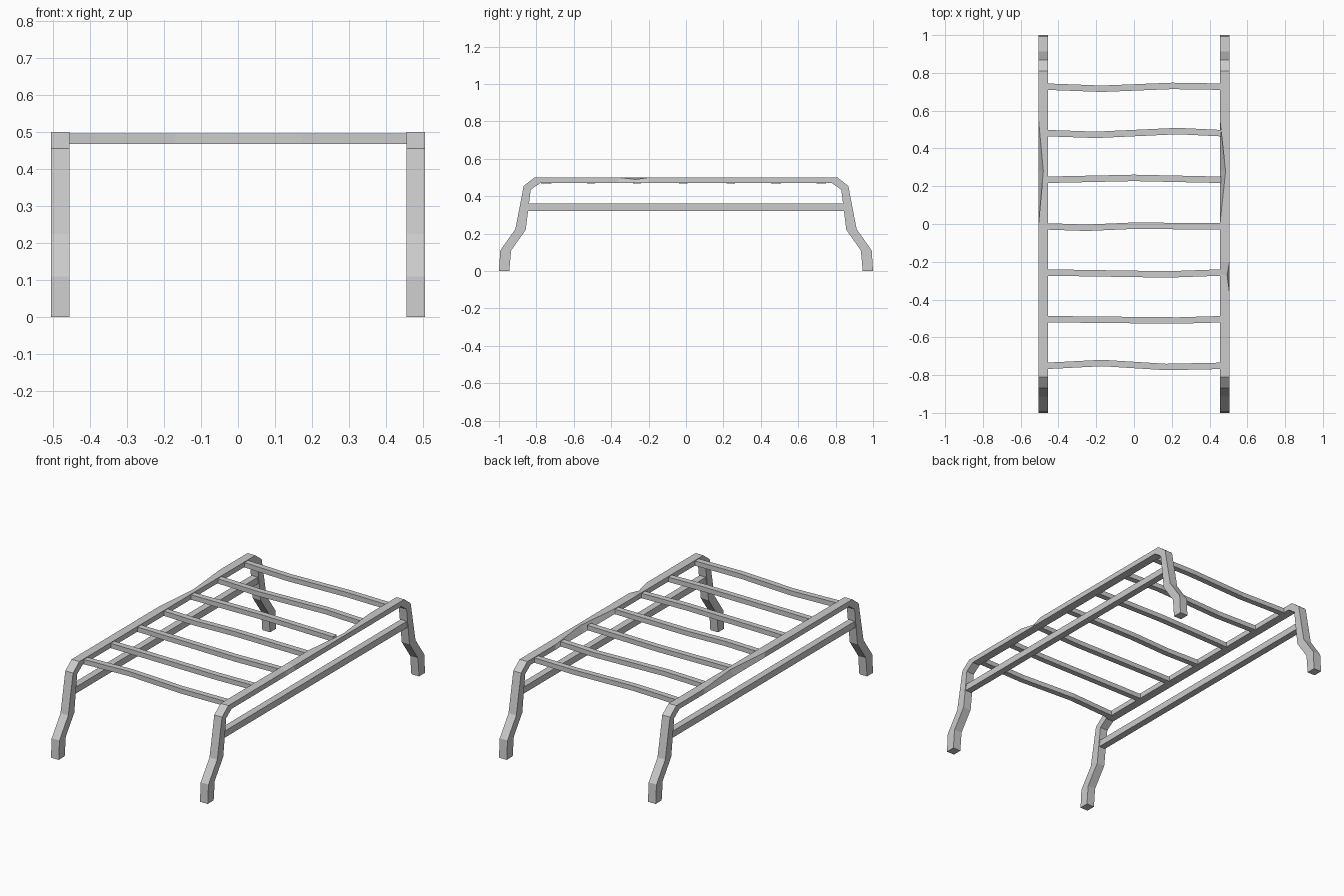
import bpy
import bmesh

cube = bpy.data.objects.get("Cube")
if cube:
    bpy.data.objects.remove(cube, do_unlink=True)

# Single worn grey colour
grey = bpy.data.materials.new("weathered_grey")
grey.use_nodes = True
colour = (0.6, 0.6, 0.6, 1)
grey.diffuse_color = colour
grey.node_tree.nodes["Principled BSDF"].inputs["Base Color"].default_value = colour


def loft(name, rings):
    """Skin a row of four-cornered rings into a closed flat-shaded beam."""
    bm = bmesh.new()
    rows = [[bm.verts.new(p) for p in ring] for ring in rings]
    for a, b in zip(rows, rows[1:]):
        for i in range(4):
            j = (i + 1) % 4
            bm.faces.new((a[i], a[j], b[j], b[i]))
    bm.faces.new(rows[0])
    bm.faces.new(rows[-1])
    bmesh.ops.recalc_face_normals(bm, faces=bm.faces)
    mesh = bpy.data.meshes.new(name)
    bm.to_mesh(mesh)
    bm.free()
    mesh.materials.append(grey)
    obj = bpy.data.objects.new(name, mesh)
    bpy.context.collection.objects.link(obj)
    return obj


# Bent leg profile: outer and inner (y, z) from the foot to the top corner
leg = [((-1, 0), (-0.945, 0)),
       ((-0.993, 0.11), (-0.935, 0.11)),
       ((-0.912, 0.225), (-0.857, 0.22)),
       ((-0.868, 0.455), (-0.83, 0.435)),
       ((-0.81, 0.5), (-0.78, 0.47))]
top = [((y, 0.5), (y, 0.47)) for y in (-0.36, -0.27, -0.2, 0, 0.28, 0.55)]
far_leg = [tuple((-y, z) for y, z in pair) for pair in reversed(leg)]
stations = leg + top + far_leg

# Chipped top edges: (side, y) -> (outer edge inset, inner edge inset, drop)
chips = {(-1, 0.28): (0.025, 0, 0),
         (1, 0.28): (0, 0.03, 0),
         (1, -0.27): (0.012, 0, 0.01)}

for side, label in ((1, "left"), (-1, "right")):
    # Legs and top rail as one bent beam
    rings = []
    for (yo, zo), (yi, zi) in stations:
        out, inn, drop = chips.get((side, yo), (0, 0, 0))
        rings.append([(side * (0.505 - out), yo, zo - drop),
                      (side * (0.455 + inn), yo, zo),
                      (side * 0.455, yi, zi),
                      (side * 0.505, yi, zi)])
    loft(label + "_side_frame", rings)

    # Straight lower rail between the legs
    loft(label + "_lower_rail",
         [[(side * x, y, z) for x, z in
           ((0.5, 0.36), (0.46, 0.36), (0.46, 0.322), (0.5, 0.322))]
          for y in (-0.855, 0.855)])

# Slightly crooked rungs: centre y, then bends as (x, y offset)
rungs = [(0.727, [(-0.17, -0.011), (0.2, 0.004)]),
         (0.481, [(-0.2, -0.009), (0.23, 0.011)]),
         (0.234, [(0, 0.01)]),
         (-0.013, [(-0.25, -0.007), (0, 0.004)]),
         (-0.257, [(0.18, -0.01)]),
         (-0.504, [(0.23, -0.007)]),
         (-0.751, [(-0.17, 0.015), (0.17, -0.006)])]
for n, (y, bends) in enumerate(rungs):
    rings = []
    for x, dy in [(-0.46, 0)] + bends + [(0.46, 0)]:
        c = y + dy
        rings.append([(x, c - 0.017, 0.496), (x, c + 0.017, 0.496),
                      (x, c + 0.017, 0.468), (x, c - 0.017, 0.468)])
    loft("rung_%d" % (n + 1), rings)
